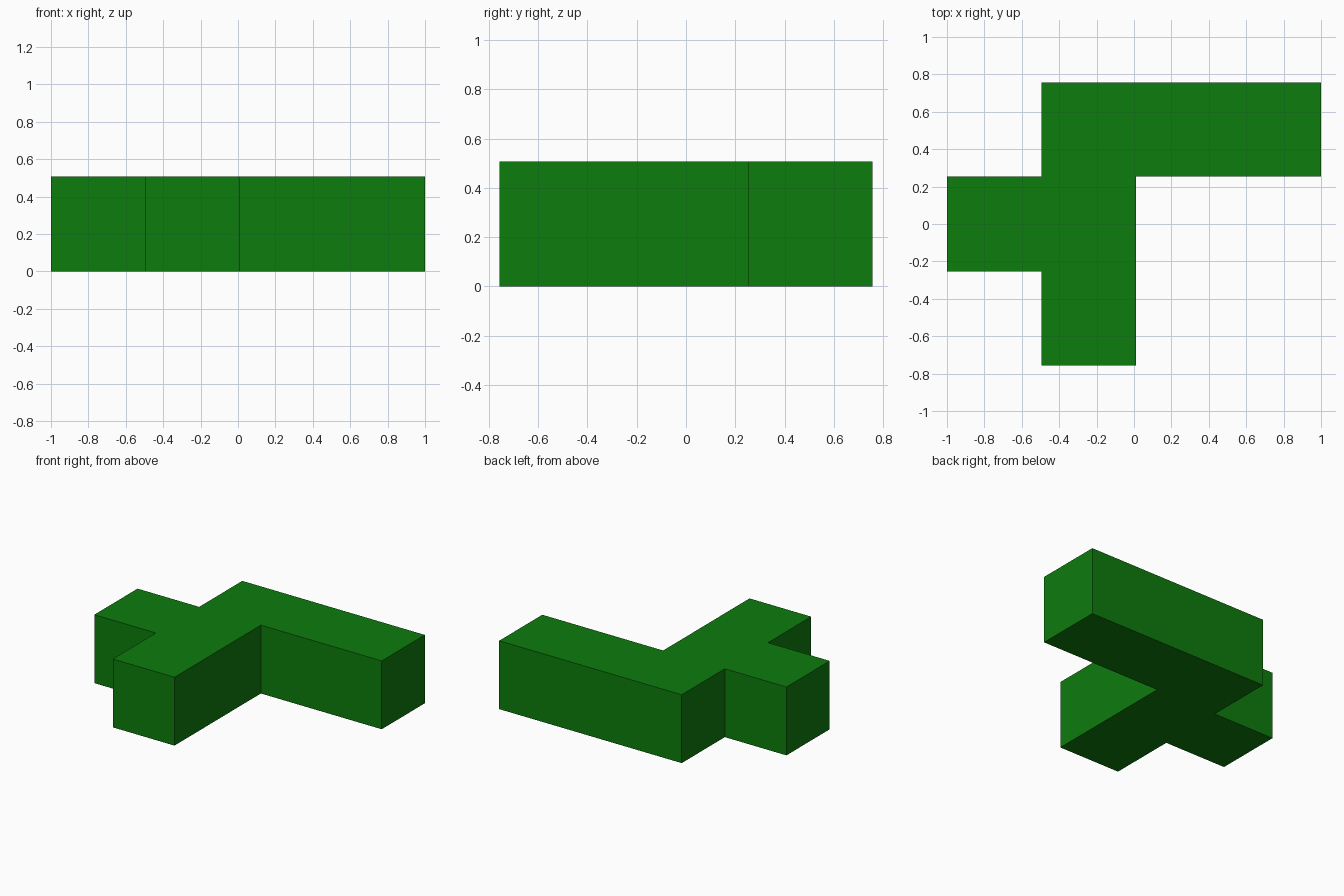
import bpy
import bmesh

cube = bpy.data.objects.get("Cube")
if cube:
    bpy.data.objects.remove(cube, do_unlink=True)

HEIGHT = 0.506

# Single green material
green = bpy.data.materials.new("green")
green.use_nodes = True
colour = (0.004, 0.2, 0.004, 1.0)
green.diffuse_color = colour
green.node_tree.nodes["Principled BSDF"].inputs["Base Color"].default_value = colour

# Plan outline of the joined cubes, counter-clockwise from the front stem
outline = [
    (-0.495, -0.757), (0.01, -0.757), (0.01, 0.253), (1.0, 0.253),
    (1.0, 0.757), (-0.495, 0.757), (-0.495, 0.253), (-1.0, 0.253),
    (-1.0, -0.253), (-0.495, -0.253),
]

# Extrude the outline into a solid block
bm = bmesh.new()
base = bm.faces.new([bm.verts.new((x, y, 0)) for x, y in outline])
top = bmesh.ops.extrude_face_region(bm, geom=[base], use_keep_orig=True)["geom"]
bmesh.ops.translate(bm, vec=(0, 0, HEIGHT),
                    verts=[g for g in top if isinstance(g, bmesh.types.BMVert)])
bmesh.ops.recalc_face_normals(bm, faces=bm.faces)

mesh = bpy.data.meshes.new("puzzle_piece")
bm.to_mesh(mesh)
bm.free()
mesh.materials.append(green)
piece = bpy.data.objects.new("puzzle_piece", mesh)
bpy.context.collection.objects.link(piece)
